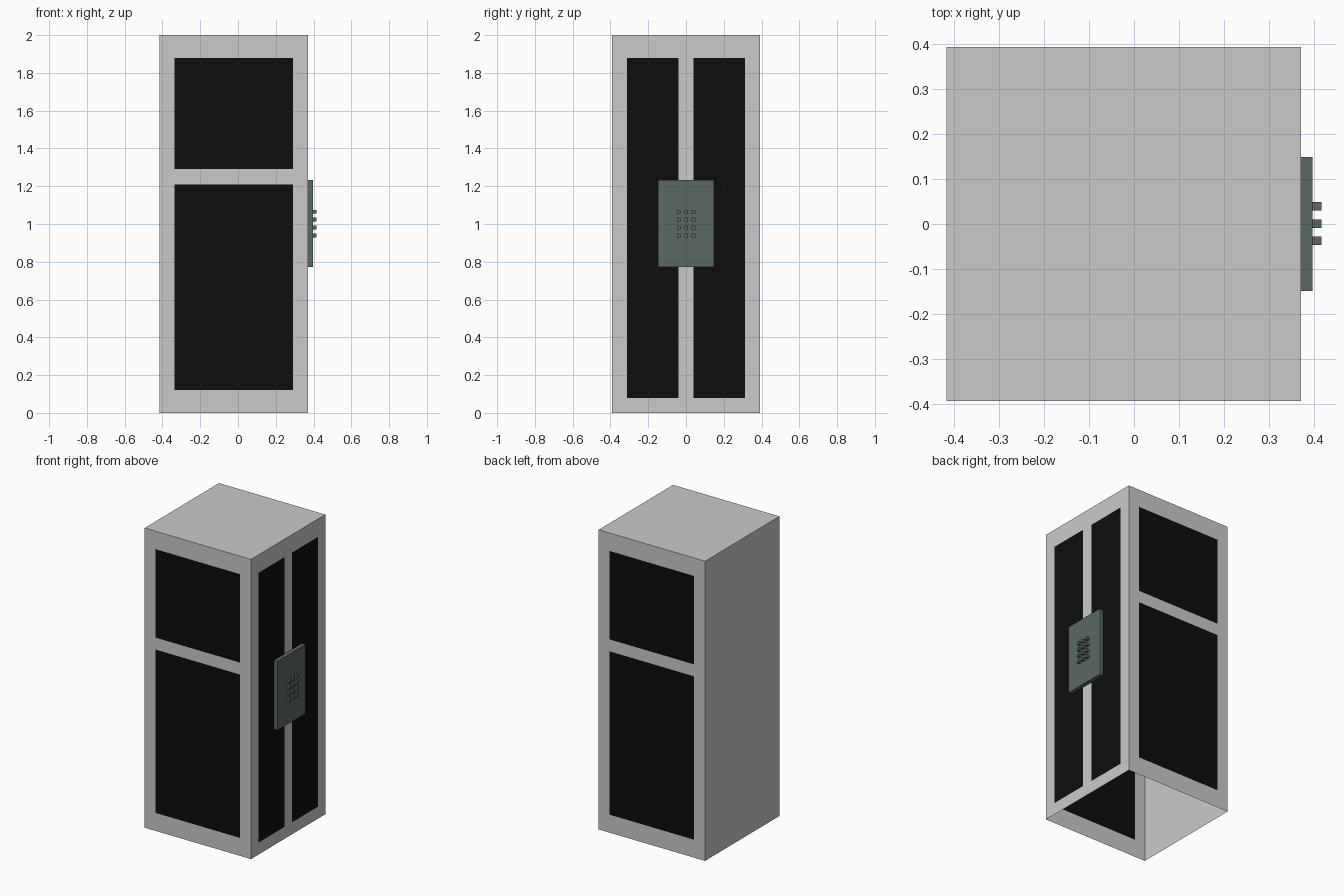
import bpy
import bmesh

if "Cube" in bpy.data.objects:
    bpy.data.objects.remove(bpy.data.objects["Cube"])

X0, X1, Y, H = -0.415, 0.37, 0.392, 2.0


def material(name, rgb):
    m = bpy.data.materials.new(name)
    m.diffuse_color = (*rgb, 1)
    m.use_nodes = True
    m.node_tree.nodes["Principled BSDF"].inputs["Base Color"].default_value = m.diffuse_color
    return m


GREY = material("light grey", (0.59, 0.59, 0.59))
BLACK = material("black glass", (0.004, 0.004, 0.004))
SLATE = material("slate green", (0.107, 0.136, 0.127))


def finish(bm, name, mats):
    mesh = bpy.data.meshes.new(name)
    bm.to_mesh(mesh)
    bm.free()
    for m in mats:
        mesh.materials.append(m)
    obj = bpy.data.objects.new(name, mesh)
    bpy.context.collection.objects.link(obj)


def add_box(bm, x, y, z):
    """Box from three (low, high) ranges."""
    verts = bmesh.ops.create_cube(bm, size=1)["verts"]
    for v in verts:
        v.co = [r[0] if c < 0 else r[1] for c, r in zip(v.co, (x, y, z))]
    return verts


def cut(bm, axis, positions):
    """Slice the shell at each position along one axis."""
    normal = [0, 0, 0]
    normal[axis] = 1
    for p in positions:
        point = [0, 0, 0]
        point[axis] = p
        geom = bm.verts[:] + bm.edges[:] + bm.faces[:]
        bmesh.ops.bisect_plane(bm, geom=geom, plane_co=point, plane_no=normal)


# Booth shell: thin, open underneath, with windows cut into three walls
bm = bmesh.new()
add_box(bm, (X0, X1), (-Y, Y), (0, H))
floor = [f for f in bm.faces if f.normal.z < -0.5]
bmesh.ops.delete(bm, geom=floor, context='FACES')

END_X = (-0.335, 0.29)
END_Z = ((0.12, 1.21), (1.29, 1.88))
SIDE_Y = ((-0.313, -0.04), (0.04, 0.313))
SIDE_Z = (0.08, 1.88)
cut(bm, 0, END_X)
cut(bm, 1, [p for pane in SIDE_Y for p in pane])
cut(bm, 2, (0.08, 0.12, 1.21, 1.29, 1.88))


def within(value, span):
    return span[0] < value < span[1]


bm.normal_update()
for f in bm.faces:
    c = f.calc_center_median()
    end_pane = (abs(f.normal.y) > 0.5 and within(c.x, END_X)
                and any(within(c.z, s) for s in END_Z))
    side_pane = (f.normal.x > 0.5 and within(c.z, SIDE_Z)
                 and any(within(c.y, s) for s in SIDE_Y))
    f.material_index = int(end_pane or side_pane)

# Merge the slices back into clean frames and panes
bmesh.ops.dissolve_limit(bm, angle_limit=0.01, verts=bm.verts[:],
                         edges=bm.edges[:], delimit={'MATERIAL'})
finish(bm, "booth_shell", [GREY, BLACK])

# Keypad plate on the right wall
bm = bmesh.new()
add_box(bm, (X1, 0.396), (-0.148, 0.148), (0.773, 1.234))
finish(bm, "keypad_plate", [SLATE])

# Keypad buttons: three columns, four rows
bm = bmesh.new()
R = 0.0095
for col in range(3):
    for row in range(4):
        y = 0.001 + (col - 1) * 0.0385
        z = 0.939 + row * 0.0423
        add_box(bm, (0.396, 0.415), (y - R, y + R), (z - R, z + R))
finish(bm, "keypad_buttons", [SLATE])
